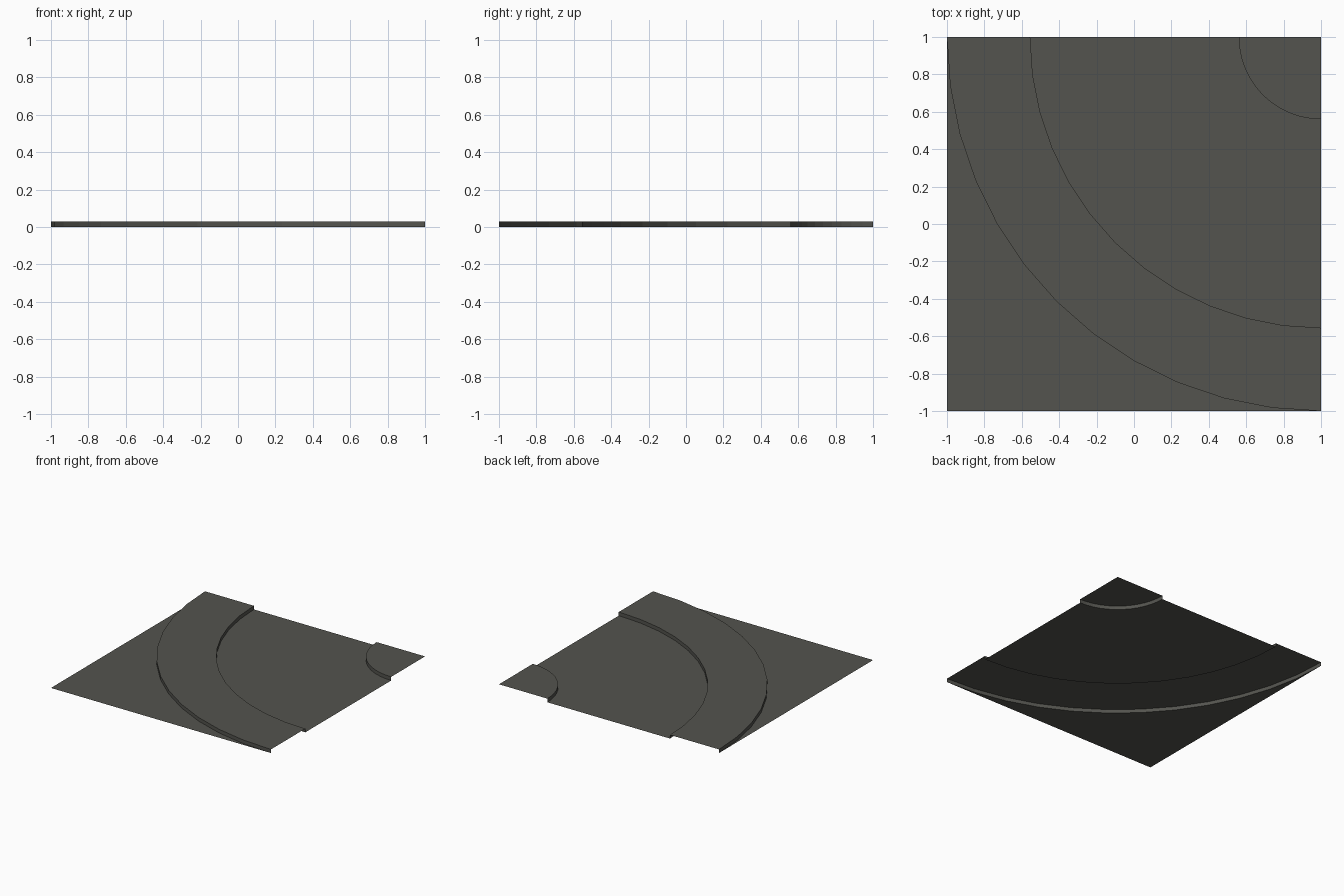
import bpy, bmesh, math

if "Cube" in bpy.data.objects:
    bpy.data.objects.remove(bpy.data.objects["Cube"])

# Curved street tile: concentric bands around the corner (1, 1), open underneath
CX, CY, STEPS = 1.0, 1.0, 12
KERB_R, ROAD_R, PATH_R = 0.44, 1.555, 2.0
TOP = 0.03

asphalt = bpy.data.materials.new("dark_grey_asphalt")
asphalt.diffuse_color = (0.088, 0.088, 0.077, 1)
asphalt.use_nodes = True
asphalt.node_tree.nodes["Principled BSDF"].inputs["Base Color"].default_value = asphalt.diffuse_color


def arc(r, z):
    """Quarter circle from the left side to the front side of the tile."""
    pts = []
    for i in range(STEPS + 1):
        a = math.pi + i * math.pi / 2 / STEPS
        pts.append((CX + r * math.cos(a), CY + r * math.sin(a), z))
    return pts


def strip(name, rows):
    """Skin neighbouring rows of points with flat quads (or triangles at a point)."""
    bm = bmesh.new()
    for inner, outer in zip(rows, rows[1:]):
        for i in range(STEPS):
            quad = [inner[i], outer[i], outer[i + 1], inner[i + 1]]
            corners = list(dict.fromkeys(quad))
            bm.faces.new([bm.verts.new(p) for p in corners])
    bmesh.ops.remove_doubles(bm, verts=bm.verts, dist=1e-5)
    mesh = bpy.data.meshes.new(name)
    bm.to_mesh(mesh)
    bm.free()
    mesh.materials.append(asphalt)
    ob = bpy.data.objects.new(name, mesh)
    bpy.context.collection.objects.link(ob)
    return ob


# Raised inner corner with its kerb wall
strip("inner_corner_pavement",
      [[(CX, CY, TOP)] * (STEPS + 1), arc(KERB_R, TOP), arc(KERB_R, 0)])

# Road surface
strip("curved_road", [arc(KERB_R, 0), arc(ROAD_R, 0)])

# Raised outer pavement with kerb walls on both sides
strip("outer_pavement",
      [arc(ROAD_R, 0), arc(ROAD_R, TOP), arc(PATH_R, TOP), arc(PATH_R, 0)])

# Flat ground in the far corner
strip("outer_ground", [arc(PATH_R, 0), [(-1, -1, 0)] * (STEPS + 1)])
